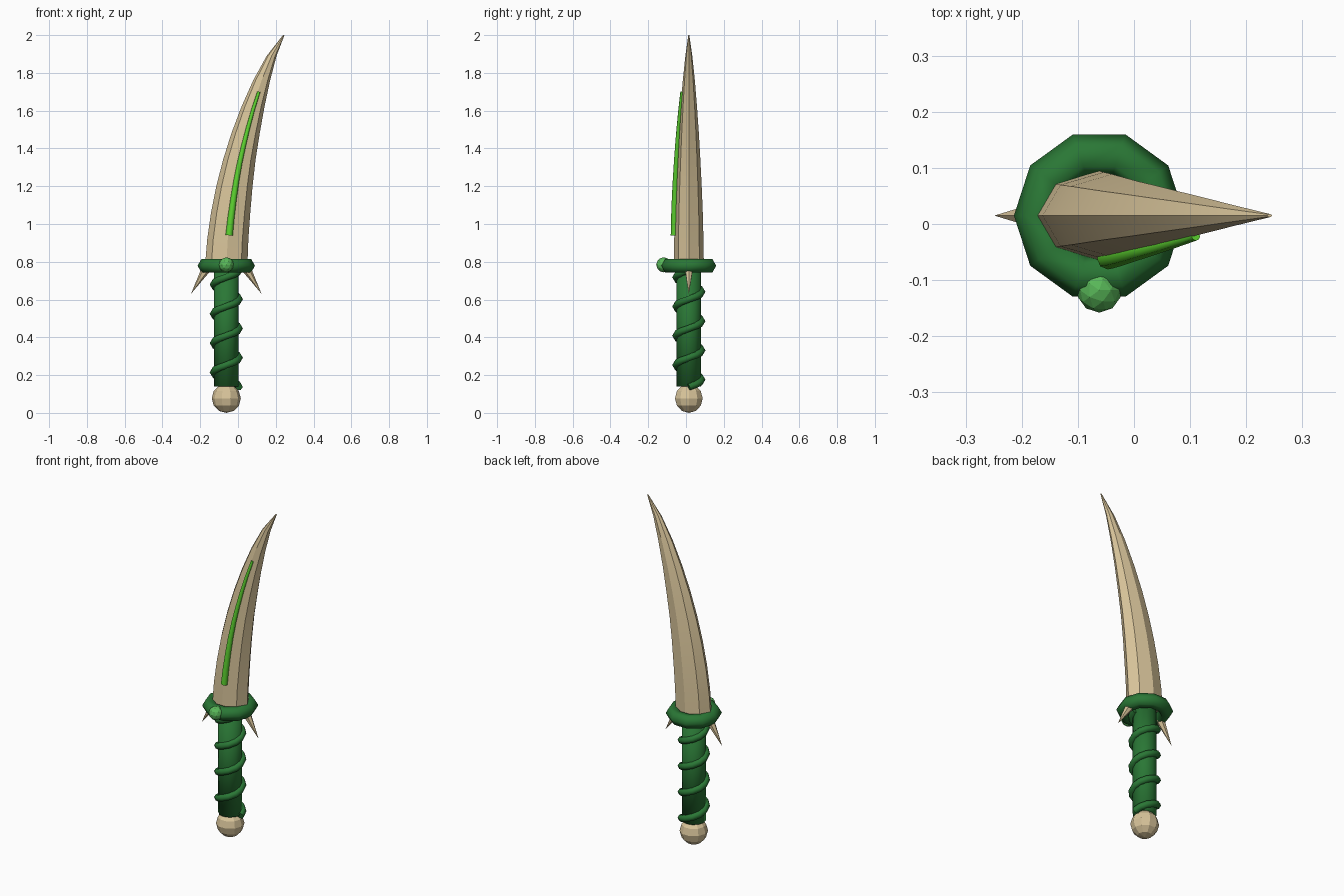
import bpy, bmesh, math
from mathutils import Vector

if "Cube" in bpy.data.objects:
    bpy.data.objects.remove(bpy.data.objects["Cube"], do_unlink=True)

AX, AY = -0.062, 0.015      # handle axis
GUARD_Z = 0.779


def material(name, rgb):
    m = bpy.data.materials.new(name)
    m.use_nodes = True
    m.diffuse_color = (*rgb, 1)
    m.node_tree.nodes["Principled BSDF"].inputs["Base Color"].default_value = (*rgb, 1)
    return m


bone = material("bone", (0.686, 0.552, 0.323))
leaf = material("dark green", (0.023, 0.185, 0.036))
bright = material("bright green", (0.11, 0.66, 0.03))
bud_green = material("light green", (0.1, 0.48, 0.1))


def finish(name, mat, smooth=None):
    """Name and colour the active object, with optional smoothing angle."""
    ob = bpy.context.object
    ob.name = name
    ob.data.materials.append(mat)
    if smooth:
        bpy.ops.object.shade_smooth_by_angle(angle=math.radians(smooth))
    return ob


def loft(name, rings, mat, smooth=None):
    """Skin equal-length rings of points and cap both ends."""
    bm = bmesh.new()
    loops = [[bm.verts.new(p) for p in ring] for ring in rings]
    n = len(loops[0])
    for a, b in zip(loops, loops[1:]):
        for i in range(n):
            j = (i + 1) % n
            bm.faces.new((a[i], a[j], b[j], b[i]))
    bm.faces.new(loops[0][::-1])
    bm.faces.new(loops[-1])
    bmesh.ops.recalc_face_normals(bm, faces=bm.faces)
    me = bpy.data.meshes.new(name)
    bm.to_mesh(me)
    bm.free()
    ob = bpy.data.objects.new(name, me)
    bpy.context.collection.objects.link(ob)
    bpy.ops.object.select_all(action='DESELECT')
    bpy.context.view_layer.objects.active = ob
    ob.select_set(True)
    return finish(name, mat, smooth)


def tube(name, path, radii, sides, mat, smooth=None):
    """Sweep a round section along a path."""
    rings = []
    for k, p in enumerate(path):
        t = (path[min(k + 1, len(path) - 1)] - path[max(k - 1, 0)]).normalized()
        side = t.cross(Vector((0, 1, 0) if abs(t.z) > 0.8 else (0, 0, 1))).normalized()
        up = side.cross(t)
        angles = [math.tau * i / sides for i in range(sides)]
        rings.append([p + radii[k] * (side * math.cos(a) + up * math.sin(a)) for a in angles])
    return loft(name, rings, mat, smooth)


# Blade: stations of height, centre x and half width
STATIONS = [(0.785, -0.062, 0.112), (0.92, -0.054, 0.109), (1.06, -0.039, 0.104),
            (1.2, -0.019, 0.096), (1.34, 0.007, 0.086), (1.48, 0.04, 0.075),
            (1.62, 0.079, 0.061), (1.76, 0.125, 0.045), (1.89, 0.178, 0.026),
            (2.0, 0.242, 0.004)]


def blade_at(z):
    for a, b in zip(STATIONS, STATIONS[1:]):
        if z <= b[0]:
            f = (z - a[0]) / (b[0] - a[0])
            return a[1] + f * (b[1] - a[1]), a[2] + f * (b[2] - a[2])


rings = []
for z, cx, hw in STATIONS:
    angles = [math.tau * i / 8 for i in range(8)]
    rings.append([(cx + hw * math.cos(a), AY + 0.71 * hw * math.sin(a), z) for a in angles])
loft("blade", rings, bone, 30)

# Bright vein along the front ridge of the blade
path, radii = [], []
for k in range(9):
    t = k / 8
    z = 0.94 + 0.76 * t
    cx, hw = blade_at(z)
    path.append(Vector((cx + 0.005, AY - 0.71 * hw - 0.016 * t * (1 - t), z)))
    radii.append(0.019 - 0.011 * t)
tube("blade_vein", path, radii, 8, bright, 60)

# Guard ring
bpy.ops.mesh.primitive_torus_add(major_segments=10, minor_segments=6, major_radius=0.112,
                                 minor_radius=0.04, location=(AX, AY, GUARD_Z))
finish("guard_ring", leaf, 65)

# Bud on the front of the guard
bpy.ops.mesh.primitive_ico_sphere_add(subdivisions=2, radius=0.04,
                                      location=(AX, -0.118, GUARD_Z + 0.005))
finish("guard_bud", bud_green)

# Thorns under the guard, one each side
for label, s in (("left", 1), ("right", -1)):
    base = Vector((AX + s * 0.105, AY, 0.765))
    tip = Vector((AX + s * 0.187, AY, 0.63))
    bpy.ops.mesh.primitive_cone_add(vertices=6, radius1=0.025, radius2=0,
                                    depth=(tip - base).length, location=(base + tip) / 2,
                                    rotation=(tip - base).to_track_quat('Z', 'Y').to_euler())
    finish(label + "_thorn", bone)

# Grip, shaded smooth over its ends, and its spiral vine
bpy.ops.mesh.primitive_cylinder_add(vertices=12, radius=0.065, depth=0.64,
                                    location=(AX, AY, 0.46))
finish("grip", leaf, 120)

path = []
for k in range(49):
    a = math.tau * k / 12
    path.append(Vector((AX + 0.068 * math.cos(a), AY + 0.068 * math.sin(a),
                        0.137 + 0.62 * k / 48)))
tube("grip_vine", path, [0.02] * len(path), 6, leaf, 65)

# Pommel
bpy.ops.mesh.primitive_uv_sphere_add(segments=10, ring_count=6, radius=0.077,
                                     location=(AX, AY, 0.077),
                                     rotation=(0, 0, math.pi / 2))
finish("pommel", bone)
